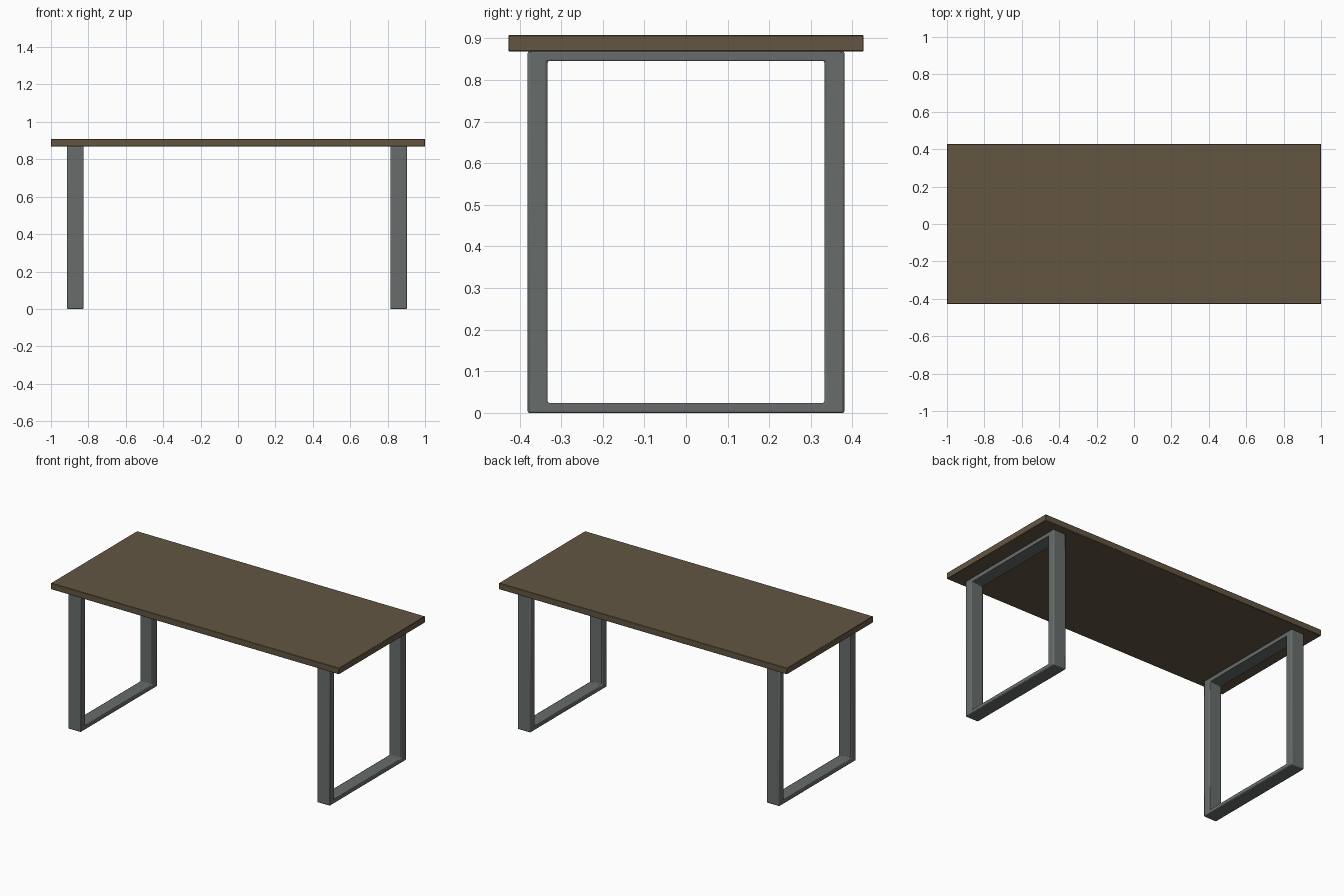
import bpy, bmesh

cube = bpy.data.objects.get("Cube")
if cube:
    bpy.data.objects.remove(cube, do_unlink=True)


def material(name, color):
    mat = bpy.data.materials.new(name)
    mat.use_nodes = True
    mat.diffuse_color = color
    bsdf = mat.node_tree.nodes["Principled BSDF"]
    bsdf.inputs["Base Color"].default_value = color
    bsdf.inputs["Roughness"].default_value = 0.7
    return mat


wood = material("dark wood", (0.125, 0.092, 0.055, 1))
steel = material("grey steel", (0.135, 0.155, 0.15, 1))


def finish(name, bm, mat, bevel, segments):
    bmesh.ops.recalc_face_normals(bm, faces=bm.faces)
    mesh = bpy.data.meshes.new(name)
    bm.to_mesh(mesh)
    bm.free()
    mesh.materials.append(mat)
    obj = bpy.data.objects.new(name, mesh)
    bpy.context.collection.objects.link(obj)
    mod = obj.modifiers.new("edge rounding", "BEVEL")
    mod.width, mod.segments = bevel, segments
    bpy.ops.object.select_all(action="DESELECT")
    obj.select_set(True)
    bpy.context.view_layer.objects.active = obj
    bpy.ops.object.shade_smooth_by_angle()
    return obj


TOP_Z, UNDER_Z = 0.908, 0.869

# Table top slab
bm = bmesh.new()
bmesh.ops.create_cube(bm, size=1)
bmesh.ops.scale(bm, vec=(2, 0.854, TOP_Z - UNDER_Z), verts=bm.verts)
bmesh.ops.translate(bm, vec=(0, 0, (TOP_Z + UNDER_Z) / 2), verts=bm.verts)
finish("table_top", bm, wood, 0.002, 1)


# Closed rectangular leg frame: a flat ring pushed out along x
def leg_frame(name, x, width=0.088):
    bm = bmesh.new()

    def loop(half_y, low, high):
        corners = ((-half_y, low), (half_y, low), (half_y, high), (-half_y, high))
        return [bm.verts.new((x - width / 2, y, z)) for y, z in corners]

    outer = loop(0.381, 0, UNDER_Z)
    inner = loop(0.333, 0.024, 0.846)
    for i in range(4):
        j = (i + 1) % 4
        bm.faces.new((outer[i], outer[j], inner[j], inner[i]))
    side = bmesh.ops.extrude_face_region(bm, geom=bm.faces[:])
    moved = [v for v in side["geom"] if isinstance(v, bmesh.types.BMVert)]
    bmesh.ops.translate(bm, vec=(width, 0, 0), verts=moved)
    finish(name, bm, steel, 0.005, 2)


leg_frame("left_leg_frame", 0.859)
leg_frame("right_leg_frame", -0.87)
